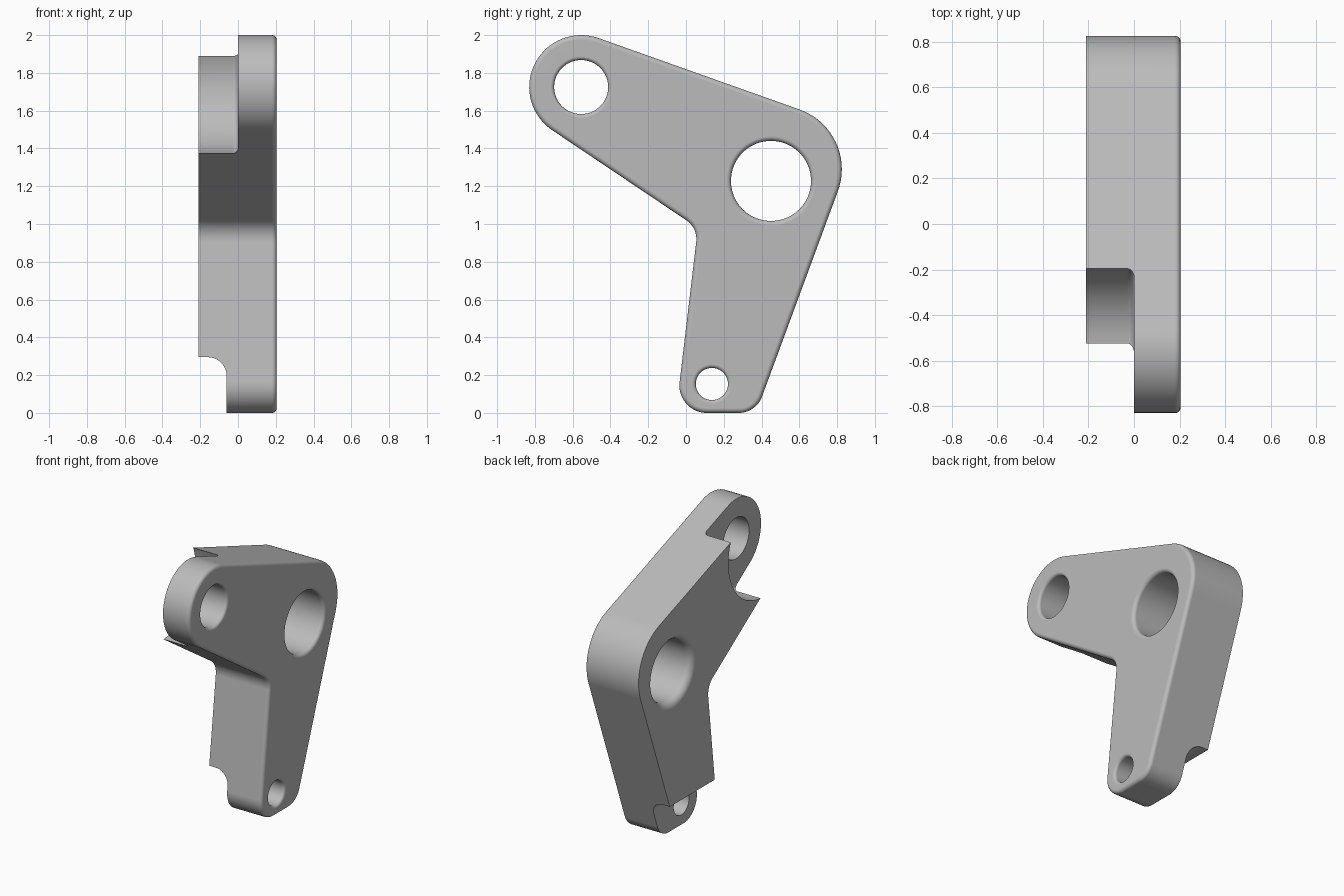
import bpy
import bmesh
from math import sin, cos, radians, pi

cube = bpy.data.objects.get("Cube")
if cube:
    bpy.data.objects.remove(cube, do_unlink=True)

BACK, FACE = -0.21, 0.205      # thickness limits along x
EDGE = 0.025                   # rounding of the outer face edge

metal = bpy.data.materials.new("plain grey metal")
metal.use_nodes = True
grey = (0.5, 0.5, 0.5, 1)
metal.diffuse_color = grey
metal.node_tree.nodes["Principled BSDF"].inputs["Base Color"].default_value = grey


def loft(name, rings):
    """Skin a list of equal-length point rings and cap both ends."""
    bm = bmesh.new()
    loops = [[bm.verts.new(p) for p in ring] for ring in rings]
    for a, b in zip(loops, loops[1:]):
        for i in range(len(a)):
            j = (i + 1) % len(a)
            bm.faces.new((a[i], a[j], b[j], b[i]))
    bm.faces.new(loops[0])
    bm.faces.new(loops[-1])
    bmesh.ops.recalc_face_normals(bm, faces=bm.faces)
    mesh = bpy.data.meshes.new(name)
    bm.to_mesh(mesh)
    bm.free()
    mesh.materials.append(metal)
    obj = bpy.data.objects.new(name, mesh)
    bpy.context.collection.objects.link(obj)
    return obj


def quarter(steps=6):
    return [pi / 2 * i / steps for i in range(steps + 1)]


# Outline arcs: centre y, centre z, radius (negative = concave), normal angles
ARCS = [(0.28, 0.13, 0.13, -90, -20.3),
        (0.49, 1.29, 0.335, -20.3, 70.4),
        (-0.555, 1.725, 0.275, 70.4, 236.7),
        (-0.065, 0.92, -0.12, 236.7, 173),
        (0.11, 0.145, 0.145, 173, 270)]


def outline(x, inset):
    ring = []
    for cy, cz, r, a0, a1 in ARCS:
        n = max(8, int(abs(a1 - a0) / 5))
        for i in range(n + 1):
            a = radians(a0 + (a1 - a0) * i / n)
            ring.append((x, cy + (r - inset) * cos(a), cz + (r - inset) * sin(a)))
    return ring


# Bracket body with a rounded outer face edge
body = loft("bracket", [outline(BACK, 0)] +
            [outline(FACE - EDGE + EDGE * sin(t), EDGE * (1 - cos(t))) for t in quarter()])


def lathe(name, cy, cz, profile, n=72):
    return loft(name, [[(x, cy + r * cos(2 * pi * i / n), cz + r * sin(2 * pi * i / n))
                        for i in range(n)] for x, r in profile])


def hole(name, cy, cz, r, front, back=0):
    """Round hole cutter with flared mouths."""
    prof = [(FACE - front + front * sin(t), r + front * (1 - cos(t))) for t in quarter()]
    prof.append((FACE + 0.1, r + front))
    if back:
        flare = [(BACK + back - back * sin(t), r + back * (1 - cos(t))) for t in quarter()]
        prof = [(BACK - 0.1, r + back)] + flare[::-1] + prof
    else:
        prof = [(BACK - 0.1, r)] + prof
    return lathe(name, cy, cz, prof)


# Round relief behind the upper lug, with a small fillet at its floor
R, F = 0.38, 0.03
relief = lathe("lug_relief", -0.55, 1.752, [(BACK - 0.1, R)] +
               [(-F + F * sin(t), R - F + F * cos(t)) for t in quarter()], 96)

# Step behind the foot, with a large fillet
side = [(-0.4, -0.2), (-0.4, 0.295)]
side += [(-0.16 + 0.1 * sin(t), 0.195 + 0.1 * cos(t)) for t in quarter(10)]
side.append((-0.06, -0.2))
step = loft("foot_step", [[(x, y, z) for x, z in side] for y in (-1, 1)])

cutters = [relief, step,
           hole("lug_hole", -0.555, 1.725, 0.143, 0.02),
           hole("pivot_hole", 0.45, 1.228, 0.212, 0.025, 0.05),
           hole("foot_hole", 0.137, 0.153, 0.085, 0.02)]

# Cut everything out of the body
bpy.ops.object.select_all(action='DESELECT')
body.select_set(True)
bpy.context.view_layer.objects.active = body
for c in cutters:
    c.hide_render = True
    mod = body.modifiers.new(c.name, 'BOOLEAN')
    mod.operation = 'DIFFERENCE'
    mod.solver = 'EXACT'
    mod.object = c
    bpy.ops.object.modifier_apply(modifier=mod.name)
    bpy.data.objects.remove(c, do_unlink=True)

# Smooth curves, crisp edges, flat faces
bpy.ops.object.shade_smooth_by_angle(angle=radians(30))
weighted = body.modifiers.new("Weighted Normal", 'WEIGHTED_NORMAL')
weighted.keep_sharp = True
